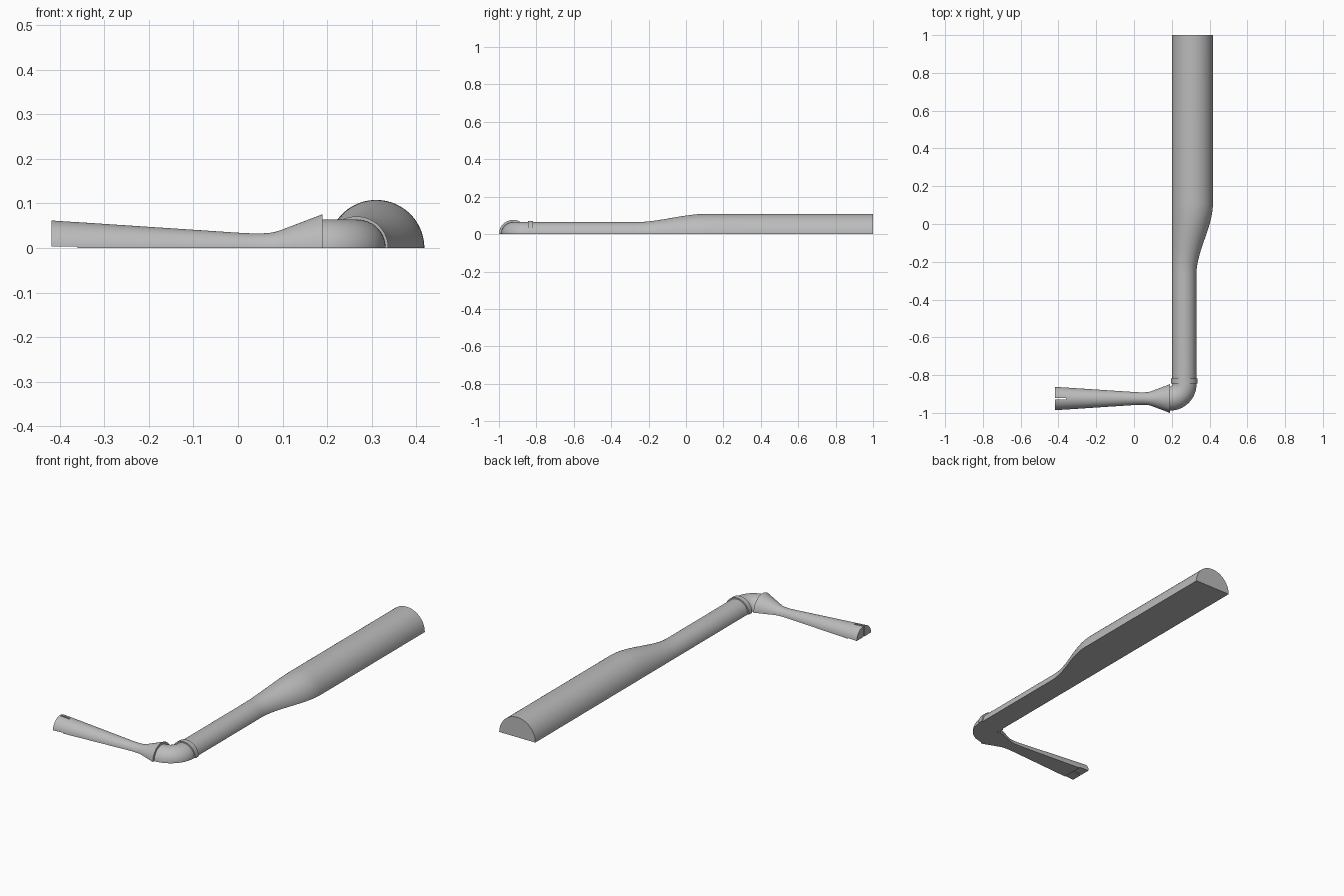
import bpy, bmesh, math
from mathutils import Vector

cube = bpy.data.objects.get("Cube")
if cube:
    bpy.data.objects.remove(cube, do_unlink=True)

grey = bpy.data.materials.new("plain grey")
grey.use_nodes = True
GREY = (0.5, 0.5, 0.5, 1)
grey.diffuse_color = GREY
grey.node_tree.nodes["Principled BSDF"].inputs["Base Color"].default_value = GREY

SEGMENTS = 40


def half_pipe(name, stations):
    """Solid half-round sweep; a station is (x, y, heading, radius)."""
    bm = bmesh.new()
    rings = []
    for x, y, heading, radius in stations:
        side = Vector((math.sin(heading), -math.cos(heading), 0))
        ring = []
        for i in range(SEGMENTS + 1):
            a = math.pi * i / SEGMENTS
            up = Vector((0, 0, radius * math.sin(a)))
            ring.append(bm.verts.new(Vector((x, y, 0)) + side * radius * math.cos(a) + up))
        rings.append(ring)
    n = SEGMENTS + 1
    for a, b in zip(rings, rings[1:]):
        for i in range(n):
            j = (i + 1) % n
            bm.faces.new((a[i], a[j], b[j], b[i]))
    bm.faces.new(rings[0])
    bm.faces.new(rings[-1])
    bmesh.ops.recalc_face_normals(bm, faces=bm.faces)
    mesh = bpy.data.meshes.new(name)
    bm.to_mesh(mesh)
    bm.free()
    obj = bpy.data.objects.new(name, mesh)
    bpy.context.collection.objects.link(obj)
    mesh.materials.append(grey)
    return obj


def activate(obj):
    bpy.ops.object.select_all(action='DESELECT')
    obj.select_set(True)
    bpy.context.view_layer.objects.active = obj


def smooth(obj):
    activate(obj)
    bpy.ops.object.shade_smooth_by_angle(angle=math.radians(30))


def cut_slot(obj, low, high):
    """Subtract a box given by two opposite corners."""
    low, high = Vector(low), Vector(high)
    bpy.ops.mesh.primitive_cube_add(size=1, location=(low + high) / 2)
    cutter = bpy.context.object
    cutter.name = "slot_cutter"
    cutter.scale = high - low
    cutter.hide_render = True
    mod = obj.modifiers.new("slot", 'BOOLEAN')
    mod.operation, mod.solver, mod.object = 'DIFFERENCE', 'EXACT', cutter
    activate(obj)
    bpy.ops.object.modifier_apply(modifier=mod.name)
    bpy.data.objects.remove(cutter, do_unlink=True)


NORTH, WEST = math.pi / 2, math.pi
WALL = 0.202            # straight wall shared by both handle diameters
THIN, THICK = 0.064, 0.108
BEND = 0.077            # elbow centreline radius
NOZZLE_X, NOZZLE_Y = 0.19, -0.924

# Handle: thin tube flaring with an S-curve into the thick tube
handle = [(WALL + THIN, NOZZLE_Y + BEND, NORTH, THIN)]
for i in range(25):
    t = i / 24
    r = THIN + (THICK - THIN) * t * t * (3 - 2 * t)
    handle.append((WALL + r, -0.27 + 0.38 * t, NORTH, r))
handle.append((WALL + THICK, 1, NORTH, THICK))
smooth(half_pipe("handle", handle))

# Elbow: quarter turn towards the nozzle
elbow = []
for i in range(25):
    a = math.pi / 2 * i / 24
    elbow.append((NOZZLE_X + BEND * math.cos(a), NOZZLE_Y + BEND - BEND * math.sin(a),
                  NORTH - a, THIN))
smooth(half_pipe("elbow", elbow))

# Collar between handle and elbow
smooth(half_pipe("collar", [(WALL + THIN, y, NORTH, 0.071) for y in (-0.845, -0.817)]))

# Nozzle: flared mouth, narrow throat, long taper to the tip
profile = [(NOZZLE_X, 0.076), (0.09, 0.038), (0.08, 0.0355), (0.07, 0.034),
           (0.055, 0.033), (0.03, 0.033), (0, 0.0345), (-0.418, 0.062)]
nozzle = half_pipe("nozzle", [(x, NOZZLE_Y, WEST, r) for x, r in profile])
cut_slot(nozzle, (-0.5, NOZZLE_Y - 0.004, -0.1), (-0.36, NOZZLE_Y + 0.004, 0.1))
cut_slot(nozzle, (-0.5, NOZZLE_Y - 0.1, -0.1), (-0.36, NOZZLE_Y + 0.1, 0.004))
smooth(nozzle)
